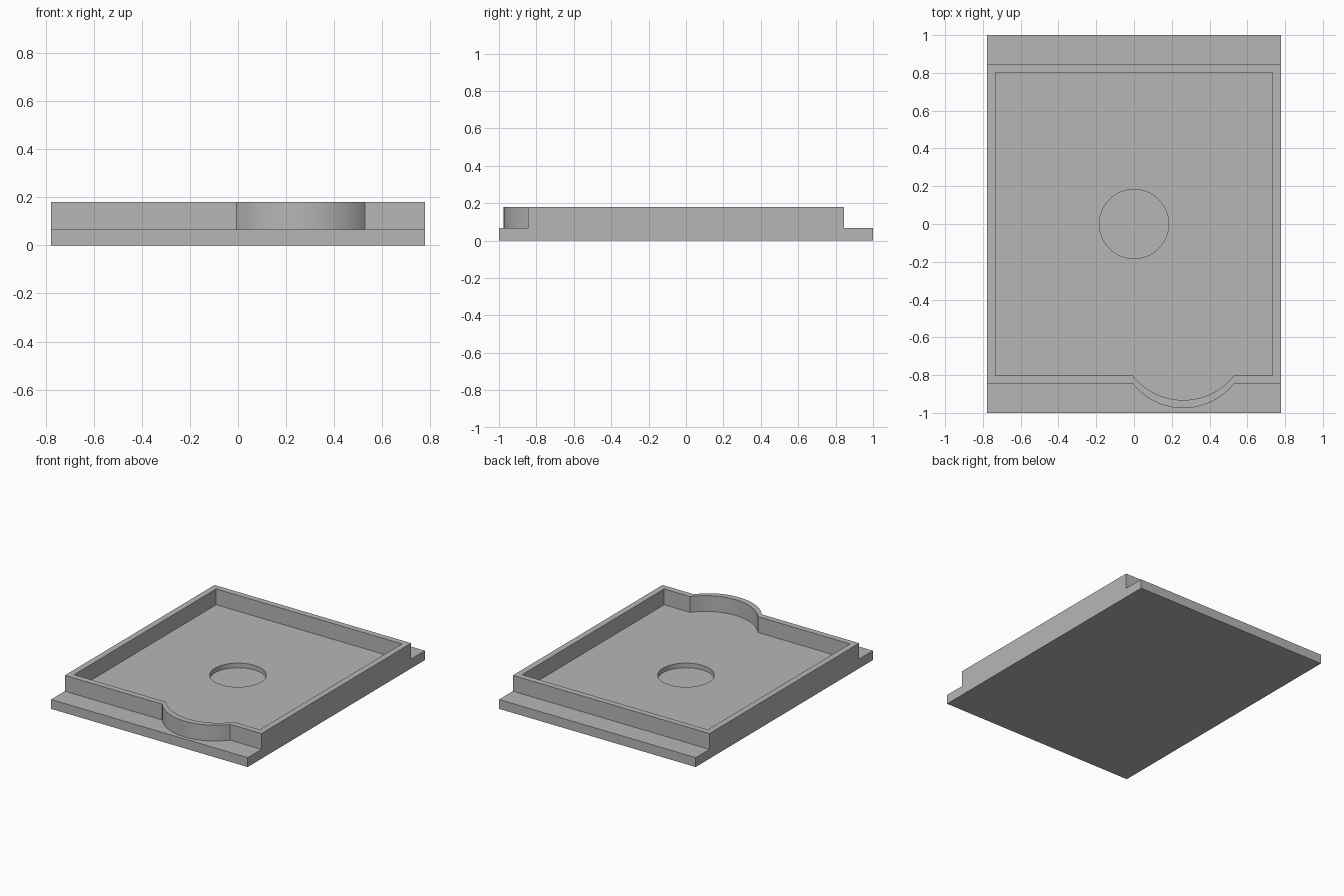
import bpy, bmesh, math

cube = bpy.data.objects.get("Cube")
if cube:
    bpy.data.objects.remove(cube, do_unlink=True)

HALF_W, HALF_L = 0.777, 1.0      # base plate half sizes
BASE_H, TOP = 0.067, 0.18        # plate top and rim top
WALL = 0.043                     # rim thickness
RIM_Y = 0.845                    # rim half length
BULGE_X, BULGE_HALF, BULGE_DEPTH = 0.261, 0.268, 0.13
RECESS_R, RECESS_FLOOR = 0.183, 0.034

grey = bpy.data.materials.new("plain_grey")
grey.use_nodes = True
colour = (0.47, 0.47, 0.47, 1)
grey.diffuse_color = colour
grey.node_tree.nodes["Principled BSDF"].inputs["Base Color"].default_value = colour


def finish(obj):
    obj.data.materials.clear()
    obj.data.materials.append(grey)
    bpy.ops.object.select_all(action='DESELECT')
    obj.select_set(True)
    bpy.context.view_layer.objects.active = obj
    bpy.ops.object.shade_smooth_by_angle(angle=math.radians(30))


def rim_outline(half_x, half_y):
    """Rectangle whose front edge swells out in one circular arc."""
    radius = (BULGE_HALF ** 2 + BULGE_DEPTH ** 2) / (2 * BULGE_DEPTH)
    centre_y = -half_y - BULGE_DEPTH + radius
    sweep = math.asin(BULGE_HALF / radius)
    steps = 40
    arc = []
    for i in range(steps + 1):
        a = sweep * (2 * i / steps - 1)
        arc.append((BULGE_X + radius * math.sin(a), centre_y - radius * math.cos(a)))
    return [(-half_x, -half_y)] + arc + [(half_x, -half_y), (half_x, half_y), (-half_x, half_y)]


# Base plate
bpy.ops.mesh.primitive_cube_add(size=1, location=(0, 0, BASE_H / 2))
base = bpy.context.object
base.name = "base_plate"
base.scale = (2 * HALF_W, 2 * HALF_L, BASE_H)
bpy.ops.object.transform_apply(location=True, scale=True)

# Round recess cut in the middle of the plate
bpy.ops.mesh.primitive_cylinder_add(vertices=96, radius=RECESS_R, depth=0.2,
                                    location=(0, 0, RECESS_FLOOR + 0.1))
cutter = bpy.context.object
cutter.name = "recess_cutter"
cutter.hide_render = True
cut = base.modifiers.new("round_recess", 'BOOLEAN')
cut.operation = 'DIFFERENCE'
cut.solver = 'EXACT'
cut.object = cutter
bpy.context.view_layer.objects.active = base
bpy.ops.object.modifier_apply(modifier=cut.name)
bpy.data.objects.remove(cutter, do_unlink=True)
finish(base)

# Raised rim with the bulged front wall
bm = bmesh.new()
outer = rim_outline(HALF_W, RIM_Y)
inner = rim_outline(HALF_W - WALL, RIM_Y - WALL)
loops = [[bm.verts.new((x, y, z)) for x, y in outline]
         for outline, z in ((outer, BASE_H), (outer, TOP), (inner, TOP), (inner, BASE_H))]
for k, loop in enumerate(loops):
    above = loops[(k + 1) % len(loops)]
    for i in range(len(loop)):
        j = (i + 1) % len(loop)
        bm.faces.new((loop[i], loop[j], above[j], above[i]))
bmesh.ops.recalc_face_normals(bm, faces=bm.faces)
mesh = bpy.data.meshes.new("raised_rim")
bm.to_mesh(mesh)
bm.free()
rim = bpy.data.objects.new("raised_rim", mesh)
bpy.context.collection.objects.link(rim)
finish(rim)
